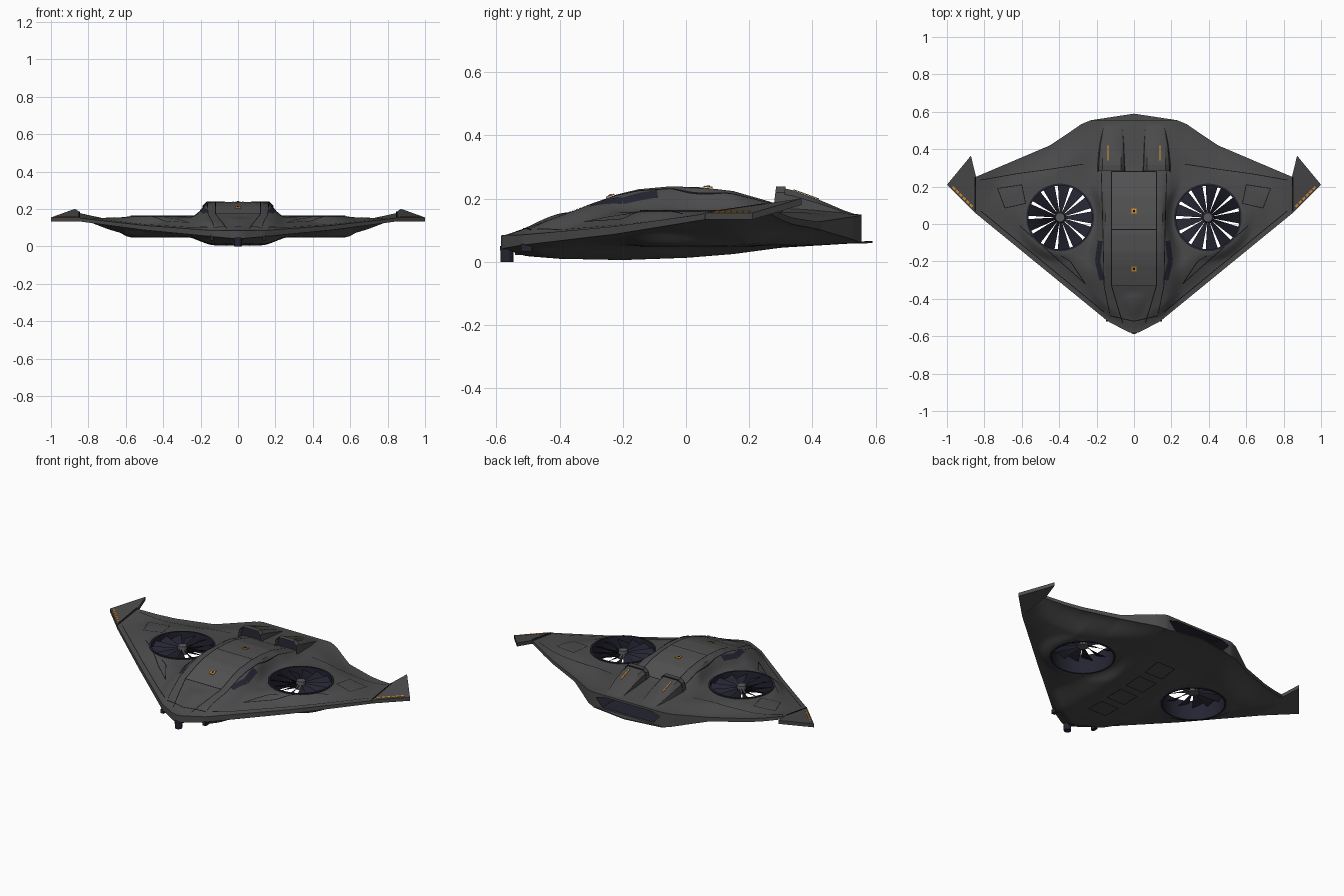
import bpy, bmesh, math
from mathutils import Vector, Matrix

if "Cube" in bpy.data.objects:
    bpy.data.objects.remove(bpy.data.objects["Cube"])


def material(name, r, g, b):
    m = bpy.data.materials.new(name)
    m.use_nodes = True
    m.diffuse_color = (r, g, b, 1)
    m.node_tree.nodes["Principled BSDF"].inputs["Base Color"].default_value = (r, g, b, 1)
    return m


HULL = material("charcoal hull", .07, .07, .073)
SPINE = material("spine grey", .085, .085, .088)
LINE = material("panel line black", .006, .006, .007)
NAVY = material("dark navy", .018, .018, .032)
ORANGE = material("marking orange", .65, .27, .03)
HUB = material("hub grey", .1, .1, .11)


def make(name, bm, *mats, smooth=True):
    bmesh.ops.recalc_face_normals(bm, faces=bm.faces)
    me = bpy.data.meshes.new(name)
    bm.to_mesh(me)
    bm.free()
    ob = bpy.data.objects.new(name, me)
    bpy.context.collection.objects.link(ob)
    for m in mats:
        me.materials.append(m)
    if smooth:
        smooth_object(ob)
    return ob


def smooth_object(ob):
    bpy.ops.object.select_all(action='DESELECT')
    ob.select_set(True)
    bpy.context.view_layer.objects.active = ob
    bpy.ops.object.shade_smooth_by_angle(angle=math.radians(32))


def prism(name, pts, offset, *mats):
    """Solid made by pushing a flat outline along an offset."""
    bm = bmesh.new()
    face = bm.faces.new([bm.verts.new(p) for p in pts])
    ext = bmesh.ops.extrude_face_region(bm, geom=[face])["geom"]
    bmesh.ops.translate(bm, vec=offset, verts=[v for v in ext if isinstance(v, bmesh.types.BMVert)])
    return make(name, bm, *mats, smooth=False)


def box(name, c, s, mat):
    x, y, z = (c[i] - s[i] / 2 for i in range(3))
    return prism(name, [(x, y, z), (x + s[0], y, z), (x + s[0], y + s[1], z), (x, y + s[1], z)],
                 (0, 0, s[2]), mat)


def ss(t):
    t = min(1, max(0, t))
    return t * t * (3 - 2 * t)


def mix(a, b, t):
    return a + (b - a) * t


def curve(*pts):
    """Piecewise linear function through the points."""
    def f(v):
        if v <= pts[0][0]:
            return pts[0][1]
        for (a, p), (b, q) in zip(pts, pts[1:]):
            if v <= b:
                return mix(p, q, (v - a) / (b - a))
        return pts[-1][1]
    return f


# Plan outline and height profiles
lead_y = curve((0, -.585), (.03, -.578), (.14, -.52), (.85, .06))
trail_y = curve((0, .555), (.23, .555), (.28, .535), (.36, .48), (.45, .42), (.85, .25))
lead_z = curve((0, .062), (.15, .07), (.5, .1), (.85, .143))
trail_z = curve((0, .105), (.25, .105), (.45, .115), (.65, .13), (.74, .145), (.85, .17))
lead_e = curve((0, .022), (.15, .016), (.85, .009))
trail_e = curve((0, .045), (.23, .045), (.45, .012), (.85, .009))
wing_top = curve((.58, .157), (.85, .15))
wing_low = curve((.3, .052), (.57, .055), (.82, .13))
ridge = curve((-.59, .085), (-.5, .108), (-.4, .145), (-.3, .183), (-.22, .213), (-.15, .23), (-.05, .239),
              (.05, .236), (.15, .224), (.25, .195), (.3, .18), (.55, .15))
keel = curve((-.5, .018), (-.4, .01), (-.2, .006), (0, .013), (.15, .025), (.3, .045), (.55, .06))
FAN_X, FAN_Y, FAN_R = .395, .035, .175


def surface(x, y, side):
    """Height of the upper (side 1) or lower (side -1) skin."""
    x = abs(x)
    a, b = lead_y(x), trail_y(x)
    t = (y - a) / (b - a)
    edge = mix(lead_z(x), trail_z(x), t) + side * mix(lead_e(x), trail_e(x), t)
    wing, body, inner, outer, duct = ((wing_top(x), ridge(y), .14, .26, .16) if side > 0 else
                                      (wing_low(x), keel(y), .12, .29, .05))
    z = edge + side * max(0, side * (wing - edge)) * ss((y - a) / .22) * ss((b - y) / .18)
    rise = max(0, side * (body - z))
    z += side * rise * (1 - ss((x - inner) / (outer - inner))) * ss((y - a) / .09)
    r = math.hypot(x - FAN_X, y - FAN_Y)
    return mix(z, duct, 1 - ss((r - FAN_R) / .07))


# Blended wing body: two skins joined round the rim
NX, NY, SPAN = 144, 90, .85
bm = bmesh.new()
skins = {}
for side in (1, -1):
    grid = []
    for i in range(NX + 1):
        x = SPAN * (2 * i / NX - 1)
        a, b = lead_y(abs(x)), trail_y(abs(x))
        ys = [mix(a, b, j / NY) for j in range(NY + 1)]
        grid.append([bm.verts.new((x, y, surface(x, y, side))) for y in ys])
    for i in range(NX):
        for j in range(NY):
            bm.faces.new((grid[i][j], grid[i + 1][j], grid[i + 1][j + 1], grid[i][j + 1]))
    skins[side] = grid
rims = [[g[0] for g in skins[s]] + skins[s][-1][1:] + [g[-1] for g in skins[s][-2::-1]]
        + skins[s][0][-2:0:-1] for s in (1, -1)]
for k in range(len(rims[0])):
    n = (k + 1) % len(rims[0])
    bm.faces.new((rims[0][k], rims[0][n], rims[1][n], rims[1][k]))
hull = make("hull", bm, HULL, SPINE, NAVY, smooth=False)

# Openings for both fans and the exhaust slot
cutters = [prism("exhaust_cutter", [(s * x, .4, z) for s, x, z in
                                    ((1, .16, .137), (1, .212, .12), (1, .17, .074),
                                     (-1, .17, .074), (-1, .212, .12), (-1, .16, .137))], (0, .3, 0))]
for s in (1, -1):
    bm = bmesh.new()
    bmesh.ops.create_cone(bm, cap_ends=True, segments=64, radius1=FAN_R, radius2=FAN_R, depth=.6,
                          matrix=Matrix.Translation((s * FAN_X, FAN_Y, .1)))
    cutters.append(make("fan_cutter", bm, smooth=False))
for c in cutters:
    mod = hull.modifiers.new("opening", 'BOOLEAN')
    mod.operation, mod.solver, mod.object = 'DIFFERENCE', 'EXACT', c
    c.hide_render = True
bpy.context.view_layer.update()
hull.data = bpy.data.meshes.new_from_object(hull.evaluated_get(bpy.context.evaluated_depsgraph_get()))
hull.modifiers.clear()
for c in cutters:
    bpy.data.objects.remove(c)
for p in hull.data.polygons:
    x, y, z = p.center
    slot = abs(x) < .213 and .39 < y < .554 and .073 < z < .138 and y > .395
    p.material_index = 2 if slot else int(p.normal.z > .5 and abs(x) < .118 and -.33 < y < .28)
smooth_object(hull)


def ribbon(name, pts, width=.005, mat=LINE, side=1, mirror=True):
    """Thin stripe laid along the skin."""
    bm = bmesh.new()
    for s in ((1, -1) if mirror else (1,)):
        for p, q in zip(pts, pts[1:]):
            p, q = Vector((s * p[0], p[1])), Vector((s * q[0], q[1]))
            d = q - p
            off = Vector((-d.y, d.x)).normalized() * width / 2
            n = max(1, math.ceil(d.length / .015))
            rows = []
            for k in range(n + 1):
                c = p + d * k / n
                rows.append([bm.verts.new((v.x, v.y, surface(v.x, v.y, side) + side * .0025))
                             for v in (c + off, c - off)])
            for u, w in zip(rows, rows[1:]):
                bm.faces.new((u[0], u[1], w[1], w[0]))
    return make(name, bm, mat, smooth=False)


# Panel seams and vents
ribbon("spine_seam", [(.06, -.53), (.085, -.45), (.12, -.33), (.12, .28)])
ribbon("shoulder_seam", [(.13, -.48), (.16, -.33), (.165, -.08), (.175, .29)], .004)
for y in (-.33, -.03, .28):
    ribbon("cross_seam", [(-.12, y), (.12, y)], mirror=False)
ribbon("nose_seam", [(0, -.52), (.13, -.49)])
ribbon("front_wing_seam", [(.61, -.01), (.26, -.32), (.34, -.2), (.39, -.17)], .004)
ribbon("lead_edge_seam", [(.16, -.47), (.82, .07)], .004)
ribbon("rear_wing_seam", [(.27, .32), (.47, .29), (.62, .27), (.82, .235)], .004)
ribbon("wing_hatch_seam", [(.73, .19), (.6, .21), (.58, .11), (.69, .085), (.73, .19)], .004)
ribbon("side_vent", [(.17, -.3), (.195, -.2), (.18, -.09)], .028, NAVY)
for y in (-.26, -.1, .06, .22):
    ribbon("belly_hatch", [(-.06, y - .055), (.06, y - .055), (.06, y + .055), (-.06, y + .055),
                           (-.06, y - .055)], .005, LINE, -1, False)

# Spine beacons
for y in (.07, -.24):
    z = surface(0, y, 1) + .004
    slope = (surface(0, y + .02, 1) - surface(0, y - .02, 1)) / .04
    for name, w, h, m in (("beacon", .028, 0, ORANGE), ("beacon_core", .01, .002, LINE)):
        ob = box(name, (0, 0, h), (w, w, .004), m)
        ob.location = (0, y, z)
        ob.rotation_euler.x = math.atan(slope)

for s in (1, -1):
    # Ducted fan
    centre = Vector((s * FAN_X, FAN_Y, 0))
    bm = bmesh.new()
    ring = [bm.verts.new(centre + Vector((r, 0, z))) for r, z in
            ((.17, .048), (.181, .048), (.181, .165), (.17, .165))]
    edges = [bm.edges.new((ring[k], ring[k - 1])) for k in range(4)]
    bmesh.ops.spin(bm, geom=edges, cent=centre, axis=(0, 0, 1), angle=math.tau, steps=64)
    bmesh.ops.remove_doubles(bm, verts=bm.verts, dist=.0001)
    make("fan_duct", bm, NAVY)
    bm = bmesh.new()
    blades = 13
    for k in range(blades):
        rows = []
        for r, fill in ((.02, .95), (.09, .82), (.171, .78)):
            rows.append([bm.verts.new(centre + Vector((r * math.cos(a), r * math.sin(a), .135 + .014 * u * s)))
                         for u in (-1, 0, 1)
                         for a in [math.tau / blades * (k + u * fill / 2)]])
        for p, q in zip(rows, rows[1:]):
            for j in (0, 1):
                bm.faces.new((p[j], p[j + 1], q[j + 1], q[j]))
    make("fan_blades", bm, NAVY)
    bm = bmesh.new()
    bmesh.ops.create_cone(bm, cap_ends=True, segments=32, radius1=.032, radius2=.024, depth=.045,
                          matrix=Matrix.Translation(centre + Vector((0, 0, .14))))
    make("fan_hub", bm, HUB)

    # Engine fairing lofted backwards from its intake
    bm = bmesh.new()
    loops = []
    for y, x0, x1, top in ((.285, .045, .2, .239), (.34, .047, .198, .226), (.42, .05, .19, .197),
                           (.5, .055, .175, .163), (.545, .06, .165, .148)):
        w = x1 - x0
        loops.append([bm.verts.new((s * (x0 + w * u), y + .012 * (v - 1), mix(.14, top, v)))
                      for u, v in ((0, 0), (.04, .8), (.15, 1), (.8, 1), (.93, .8), (1, 0))])
    for p, q in zip(loops, loops[1:]):
        for j in range(5):
            bm.faces.new((p[j], p[j + 1], q[j + 1], q[j]))
    bm.faces.new(loops[-1])
    front = bm.faces.new(loops[0])
    bmesh.ops.inset_region(bm, faces=[front], thickness=.009)
    front.material_index = 1
    bmesh.ops.translate(bm, vec=(0, .03, 0), verts=front.verts)
    make("engine_fairing", bm, HULL, NAVY)
    prism("fairing_stripe", [(s * x, y, z) for x, y, z in ((.137, .34, .227), (.143, .34, .227),
                             (.143, .42, .198), (.137, .42, .198))], (0, 0, .003), ORANGE)

    # Swept winglet with a dashed marking along its outer edge
    prism("winglet", [(s * x, y, z) for x, y, z in ((.845, .056, .134), (1, .21, .134),
                      (.872, .365, .18), (.845, .255, .162))], (0, 0, .021), HULL)
    a, b = Vector((.868, .088, .157)), Vector((.978, .2, .157))
    for k in range(6):
        p, q = a.lerp(b, k / 6), a.lerp(b, (k + .75) / 6)
        inward = Vector((-.008, .008, .002))
        prism("winglet_dash", [(s * v.x, v.y, v.z) for v in (p, q, q + inward, p + inward)],
              (0, 0, .003), ORANGE)
    prism("winglet_seam", [(s * x, y, z) for x, y, z in ((.846, .07, .157), (.852, .07, .157),
                           (.852, .25, .184), (.846, .25, .184))], (0, 0, .002), LINE)
    box("nose_probe", (s * .14, -.505, .045), (.02, .035, .025), NAVY)

# Exhaust lip and nose sensor
prism("exhaust_lip", [(-.23, .5, .058), (.23, .5, .058), (.23, .555, .058), (0, .59, .06), (-.23, .555, .058)],
      (0, 0, .006), HULL)
box("sensor_mount", (0, -.53, .04), (.03, .02, .035), NAVY)
bm = bmesh.new()
bmesh.ops.create_cone(bm, cap_ends=True, segments=24, radius1=.02, radius2=.022, depth=.05,
                      matrix=Matrix.Translation((0, -.566, .025)))
make("nose_sensor", bm, NAVY)
